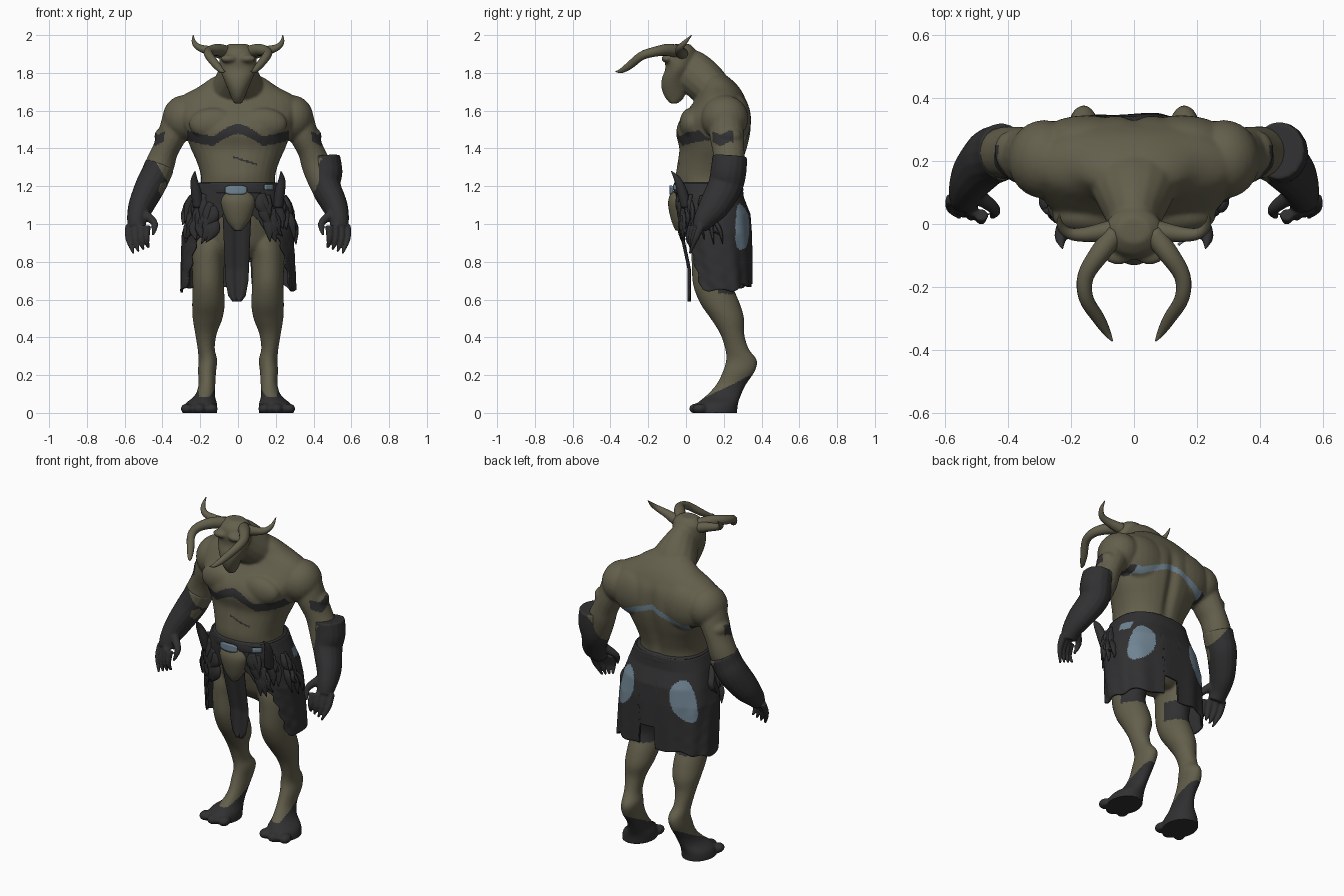
import bpy, bmesh, math, random
from mathutils import Vector, Matrix

if "Cube" in bpy.data.objects:
    bpy.data.objects.remove(bpy.data.objects["Cube"])

random.seed(4)
PI = math.pi


def material(name, rgb):
    m = bpy.data.materials.new(name)
    m.diffuse_color = (*rgb, 1)
    m.use_nodes = True
    m.node_tree.nodes["Principled BSDF"].inputs["Base Color"].default_value = m.diffuse_color
    return m


SKIN = material("olive_hide", (0.125, 0.115, 0.072))
DARK = material("dark_leather", (0.030, 0.030, 0.032))
BLUE = material("pale_blue_metal", (0.16, 0.23, 0.29))


def lerp(table, t):
    """Piecewise linear lookup; table rows are (t, values...) in rising t."""
    if t <= table[0][0]:
        return table[0][1:]
    for a, b in zip(table, table[1:]):
        if t <= b[0]:
            k = (t - a[0]) / (b[0] - a[0])
            return tuple(p + (q - p) * k for p, q in zip(a[1:], b[1:]))
    return table[-1][1:]


def spline(pts, n=4):
    """Catmull-Rom through tuples of any length."""
    out = []
    for i in range(len(pts) - 1):
        p0, p1, p2, p3 = pts[max(i - 1, 0)], pts[i], pts[i + 1], pts[min(i + 2, len(pts) - 1)]
        for j in range(n):
            t = j / n
            out.append(tuple(0.5 * (2 * b + (c - a) * t + (2 * a - 5 * b + 4 * c - d) * t * t
                                    + (3 * b - a - 3 * c + d) * t ** 3)
                             for a, b, c, d in zip(p0, p1, p2, p3)))
    return out + [tuple(pts[-1])]


def skin_rings(bm, rings):
    vs = [[bm.verts.new(p) for p in r] for r in rings]
    n = len(vs[0])
    for a, b in zip(vs, vs[1:]):
        for i in range(n):
            bm.faces.new((a[i], a[(i + 1) % n], b[(i + 1) % n], b[i]))
    bm.faces.new(vs[0])
    bm.faces.new(vs[-1])


def tube(bm, pts, s=1, ref=(1, 0, 0), seg=16):
    """Tube through (x, y, z, ra[, rb]); s mirrors x."""
    pts = spline([p if len(p) == 5 else (*p, p[3]) for p in pts])
    rings = []
    for i, p in enumerate(pts):
        t = (Vector(pts[min(i + 1, len(pts) - 1)][:3]) - Vector(pts[max(i - 1, 0)][:3])).normalized()
        u = Vector(ref)
        u = (u - t * u.dot(t)).normalized()
        v = t.cross(u)
        ring = []
        for k in range(seg):
            a = 2 * PI * k / seg
            q = Vector(p[:3]) + u * max(p[3], .002) * math.cos(a) + v * max(p[4], .002) * math.sin(a)
            ring.append((q.x * s, q.y, q.z))
        rings.append(ring)
    skin_rings(bm, rings)


def loft(bm, rows, s=1, power=1.0, seg=32):
    """Stack of level ovals (z, x0, x1, y_front, y_back)."""
    rings = []
    for z, x0, x1, y0, y1 in spline(rows):
        ring = []
        for k in range(seg):
            c, d = math.cos(2 * PI * k / seg), math.sin(2 * PI * k / seg)
            c, d = math.copysign(abs(c) ** power, c), math.copysign(abs(d) ** power, d)
            ring.append((s * ((x0 + x1) / 2 + (x1 - x0) / 2 * c), (y0 + y1) / 2 + (y1 - y0) / 2 * d, z))
        rings.append(ring)
    skin_rings(bm, rings)


def ball(bm, c, r):
    bmesh.ops.create_uvsphere(bm, u_segments=24, v_segments=14, radius=1,
                              matrix=Matrix.Translation(c) @ Matrix.Diagonal((*r, 1)))


def finish(bm, name, mats, rule=None, voxel=0, solid=0, shape=None, soften=5):
    bmesh.ops.recalc_face_normals(bm, faces=bm.faces)
    me = bpy.data.meshes.new(name)
    bm.to_mesh(me)
    bm.free()
    ob = bpy.data.objects.new(name, me)
    bpy.context.collection.objects.link(ob)
    if voxel:
        m = ob.modifiers.new("fuse", 'REMESH')
        m.mode, m.voxel_size = 'VOXEL', voxel
        m = ob.modifiers.new("soften", 'SMOOTH')
        m.factor, m.iterations = 0.5, soften
    if solid:
        m = ob.modifiers.new("thickness", 'SOLIDIFY')
        m.thickness, m.offset = solid, 0
    if voxel or solid:
        dg = bpy.context.evaluated_depsgraph_get()
        me = bpy.data.meshes.new_from_object(ob.evaluated_get(dg))
        ob.modifiers.clear()
        ob.data = me
    if shape:
        for v in me.vertices:
            v.co = shape(v.co)
    me.materials.clear()
    for m in mats:
        me.materials.append(m)
    for p in me.polygons:
        p.use_smooth = True
        p.material_index = rule(p.center, p.normal) if rule else 0
    return ob


def sheet(name, f, nu, nv, mats, rule=None, solid=0.012):
    bm = bmesh.new()
    g = [[bm.verts.new(f(i / nu, j / nv)) for i in range(nu + 1)] for j in range(nv + 1)]
    for a, b in zip(g, g[1:]):
        for i in range(nu):
            bm.faces.new((a[i], a[i + 1], b[i + 1], b[i]))
    return finish(bm, name, mats, rule, solid=solid)


# Body: torso, neck, head, arms and legs fused into one skin
bm = bmesh.new()
torso = [(.82, .12, .08, .25), (.88, .20, .03, .30), (.97, .215, .0, .315), (1.06, .22, -.02, .305),
         (1.15, .205, -.04, .28), (1.24, .195, -.057, .28), (1.32, .215, -.048, .30), (1.40, .25, -.038, .325),
         (1.48, .28, -.055, .343), (1.55, .31, -.035, .345), (1.62, .325, .02, .335), (1.675, .30, .06, .31),
         (1.725, .21, .08, .28), (1.77, .145, .09, .235), (1.80, .08, .10, .19)]
loft(bm, [(z, -x, x, a, b) for z, x, a, b in torso], power=.92)
tube(bm, [(0, .17, 1.67, .16, .10), (0, .10, 1.75, .13, .113), (0, .02, 1.82, .088, .11), (0, -.03, 1.86, .07, .085)])
head = [(1.637, .022, -.085, -.045), (1.67, .036, -.112, -.01), (1.72, .056, -.13, .0), (1.77, .077, -.128, .01),
        (1.82, .097, -.110, .03), (1.87, .098, -.112, .05), (1.92, .088, -.10, .05), (1.953, .05, -.06, .02)]
loft(bm, [(z, -x, x, a, b) for z, x, a, b in head])
for s in (-1, 1):
    ball(bm, (s * .05, -.1, 1.875), (.045, .03, .022))      # brow
    ball(bm, (s * .13, .025, 1.53), (.13, .06, .085))       # pectoral
    ball(bm, (s * .15, .26, 1.55), (.16, .085, .14))        # shoulder blade
    ball(bm, (s * .285, .205, 1.56), (.115, .125, .122))    # deltoid
    ball(bm, (s * .395, .23, 1.465), (.048, .065, .045))    # arm bulge
    tube(bm, [(.31, .21, 1.58, .085), (.345, .215, 1.48, .078, .092), (.385, .225, 1.39, .07, .085),
              (.415, .225, 1.31, .078, .082), (.457, .20, 1.2, .072, .08), (.508, .145, 1.1, .055, .06)], s)
    loft(bm, [(.97, .03, .22, .05, .30), (.88, .055, .24, .03, .30), (.80, .07, .245, .03, .28),
              (.68, .075, .24, .037, .25), (.58, .07, .243, .075, .285), (.50, .082, .24, .13, .308),
              (.42, .112, .227, .18, .308), (.34, .123, .214, .207, .332), (.28, .11, .209, .212, .375),
              (.22, .116, .212, .195, .365), (.15, .12, .209, .16, .318), (.09, .122, .23, .105, .29),
              (.045, .11, .283, .055, .275), (-.01, .11, .295, .045, .27)], s)
    for x, y in ((.14, .068), (.205, .055), (.27, .072)):   # toes
        ball(bm, (s * x, y, .022), (.034, .04, .028))

FRONT_BAND = [(0, 1.505), (.05, 1.49), (.13, 1.44), (.2, 1.45), (.27, 1.47)]
BACK_BAND = [(0, 1.525), (.06, 1.505), (.2, 1.445), (.27, 1.45)]


def body_shape(v):
    if 1.15 < v.z < 1.68:                                   # spine and breastbone grooves
        k = math.sin((v.z - 1.15) / .53 * PI) * math.exp(-(v.x / .03) ** 2)
        v.y += (-.022 if v.y > .2 else .005) * k
    v.z = max(v.z, 0)
    return v


def body_colour(c, n):
    x, back = abs(c.x), c.y > .2
    if c.z < max(.085, .08 + .5 * (c.y - .1)):
        return 1                                            # hooves
    if .63 < c.z < .75 and c.y > .17 and x < .3:
        return 1                                            # shorts under the skirt
    if x < .27 and abs(c.z - lerp(BACK_BAND if back else FRONT_BAND, x)[0]) < (.017 if back else .026):
        return 2 if back and x < .235 else 1                # chest strap
    if c.y < 0 and -.03 < c.x < .1 and abs(c.z - 1.355 + .3 * (c.x + .03)) < .005:
        return 1                                            # scratch on the belly
    if x > .36 and abs(c.z - 1.455 - .01 * math.sin(60 * c.y)) < .03 and .14 < c.y < .25:
        return 1                                            # arm strap
    return 0


finish(bm, "body", [SKIN, DARK, BLUE], body_colour, voxel=.0075, shape=body_shape, soften=9)

# Horns and ears
for s, side in ((-1, "left"), (1, "right")):
    bm = bmesh.new()
    tube(bm, [(.06, -.03, 1.91, .035), (.11, -.095, 1.922, .032), (.153, -.165, 1.912, .026),
              (.152, -.235, 1.89, .023), (.112, -.3, 1.838, .02), (.085, -.345, 1.81, .012),
              (.068, -.372, 1.808, .002)], s, (0, 0, 1))
    finish(bm, side + "_horn", [SKIN])
    bm = bmesh.new()
    tube(bm, [(.07, -.02, 1.90, .033), (.15, -.033, 1.918, .024), (.205, -.03, 1.934, .018),
              (.233, -.005, 1.962, .012), (.237, .03, 2.0, .002)], s, (0, 1, 0))
    finish(bm, side + "_ear", [SKIN])

# Gauntlets with clawed hands; the inner forearm stays bare
for s, side in ((-1, "left"), (1, "right")):
    bm = bmesh.new()
    if s > 0:
        cuff = [(.46, .232, 1.36, .08, .092), (.465, .225, 1.28, .088, .095)]
    else:
        cuff = [(.415, .23, 1.31, .08, .092), (.435, .222, 1.26, .08, .092)]
    tube(bm, cuff + [(.465, .207, 1.2, .08, .092), (.512, .152, 1.1, .068, .082), (.534, .10, 1.03, .054, .06),
                     (.535, .07, .98, .046, .04)], s)
    for i in range(4):
        tube(bm, [(.577 - .031 * i, .08 - .017 * i, .99, .021), (.580 - .032 * i, .05 - .012 * i, .92, .016),
                  (.552 - .026 * i, .02 + .004 * i, .843 + .01 * i, .007)], s, seg=10)
    tube(bm, [(.49, .085, 1.05, .026), (.44, .045, 1.0, .018), (.452, .02, .94, .007)], s, seg=10)
    finish(bm, side + "_gauntlet", [DARK, SKIN],
           lambda c, n: int(c.z > 1.2 + 1.7 * (abs(c.x) - .36) and n.z < .7 and c.z < 1.35), voxel=.006, soften=3)

# Skirt: open at the front, slit at the back, pale patches on the rear corners
SKIRT = [(.65, .30, .01, .345), (.95, .29, -.03, .342), (1.05, .265, -.04, .335), (1.14, .24, -.05, .30),
         (1.22, .207, -.058, .292)]
GAP = [(.65, 1.1), (.9, .8), (1.0, .32), (1.2, .02)]


def skirt_point(th, z, grow=0):
    rx, y0, y1 = lerp(SKIRT, z)
    sn, cs = math.sin(th), math.cos(th)
    return Vector(((rx + grow) * math.copysign(abs(sn) ** .8, sn),
                   (y0 + y1) / 2 - ((y1 - y0) / 2 + grow) * math.copysign(abs(cs) ** .8, cs), z))


def skirt(u, v):
    th = 1.1 + (2 * PI - 2.2) * u
    low = .675 - .03 * max(0, -math.cos(th * 2)) + .008 * math.sin(th * 9)
    if abs(th - PI + .05) < .11:
        low = .80
    z = 1.215 + (low - 1.215) * v
    g = max(lerp(GAP, z)[0] + .04 * math.sin(z * 70), .01)
    return skirt_point(g + (2 * PI - 2 * g) * u, z, .004 * math.sin(th * 13) * v)


def skirt_colour(c, n):
    k = (c.z - .985) / .12
    x = abs(c.x) - .19 + .03 * k - .02 * k * k
    if c.y > .2 and (x / .066) ** 2 + k * k < 1:
        return 1
    if c.x > .2 and abs(c.z - 1.115) < .025 and (abs(c.y - .21) < .035 or abs(c.y) < .03):
        return 1
    return 0


sheet("skirt", skirt, 200, 70, [DARK, BLUE], skirt_colour)

# Shaggy tufts on the hips
bm = bmesh.new()
for s in (-1, 1):
    for i in range(24):
        th, z = random.uniform(.4, 1.6), random.uniform(1.02, 1.17)
        a, b = skirt_point(th, z, .0), skirt_point(th + random.uniform(-.1, .1), z - .06, .01)
        c = skirt_point(th + random.uniform(-.15, .15), z - random.uniform(.11, .15), .016)
        tube(bm, [(*a, .022, .012), (*b, .028, .012), (*c, .002)], s, seg=8)
finish(bm, "hip_fur", [DARK])

# Belt, buckle, belly pouch and belt spikes
bm = bmesh.new()
loft(bm, [(1.165, -.22, .22, -.065, .302), (1.19, -.22, .22, -.067, .303), (1.22, -.205, .205, -.063, .295)], power=.85)
finish(bm, "belt", [DARK])
bm = bmesh.new()
loft(bm, [(.965, -.02, .02, -.055, .0), (1.01, -.058, .058, -.075, .02), (1.08, -.085, .085, -.092, .03),
          (1.13, -.092, .092, -.093, .03), (1.175, -.07, .07, -.075, .03)])
finish(bm, "belly_pouch", [SKIN])
sheet("buckle", lambda u, v: (-.068 + .115 * u, -.082 + .01 * (2 * u - 1) ** 2,
                              1.18 + (v - .5) * .05 * (1 - .5 * (2 * u - 1) ** 4)), 12, 4, [BLUE], solid=.009)
sheet("side_plate", lambda u, v: (.14 + .045 * u, -.066 + .035 * u, 1.18 + .03 * v), 4, 3, [BLUE], solid=.009)
for s, side in ((-1, "left"), (1, "right")):
    bm = bmesh.new()
    tube(bm, [(.212, .0, 1.09, .026), (.222, -.02, 1.17, .027), (.232, -.045, 1.235, .018), (.227, -.078, 1.28, .002)], s)
    finish(bm, side + "_belt_spike", [DARK])

# Front loincloth
CLOTH = [(.59, .022), (.62, .045), (.70, .06), (.85, .066), (1.05, .075)]


def cloth(u, v):
    z = 1.05 - .46 * v
    return (-.006 + (2 * u - 1) * lerp(CLOTH, z)[0], -.045 + .062 * min(1, v * 1.6) + .006 * math.cos(u * 12), z)


sheet("loincloth", cloth, 16, 30, [DARK], solid=.006)
